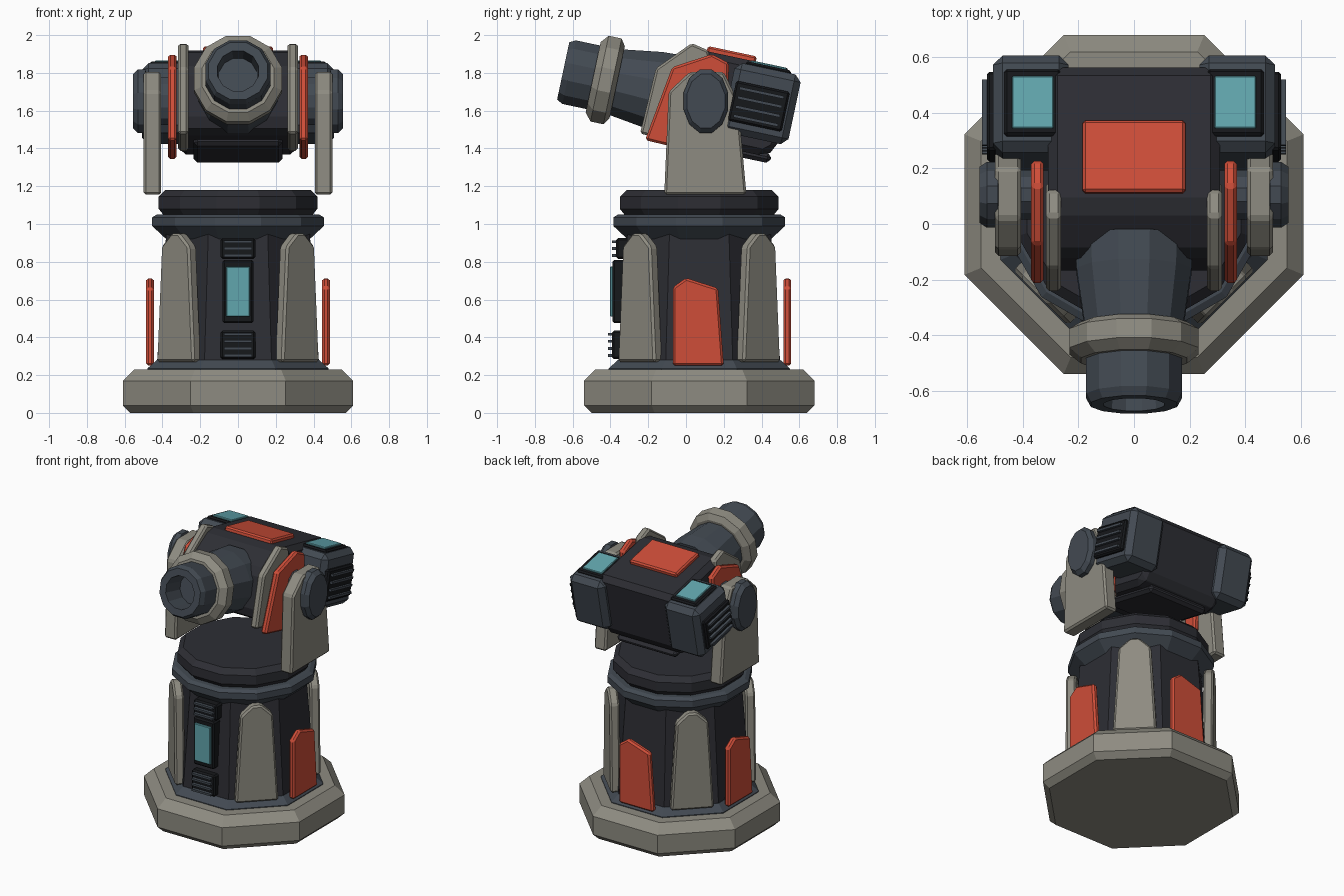
import bpy, bmesh
from math import radians, pi, cos, sin
from mathutils import Matrix

if "Cube" in bpy.data.objects:
    bpy.data.objects.remove(bpy.data.objects["Cube"])


def material(name, r, g, b):
    m = bpy.data.materials.new(name)
    m.diffuse_color = (r, g, b, 1)
    m.use_nodes = True
    m.node_tree.nodes["Principled BSDF"].inputs["Base Color"].default_value = m.diffuse_color
    return m


GREY = material("warm_grey", .27, .26, .22)
SLATE = material("slate", .055, .068, .085)
DARK = material("charcoal", .026, .027, .034)
BLACK = material("black", .008, .009, .011)
RED = material("red", .62, .075, .04)
TEAL = material("teal", .12, .38, .42)


def finish(name, bm, mat, M, bevel=0):
    bmesh.ops.transform(bm, matrix=M, verts=bm.verts)
    bmesh.ops.recalc_face_normals(bm, faces=bm.faces)
    me = bpy.data.meshes.new(name)
    bm.to_mesh(me)
    bm.free()
    me.materials.append(mat)
    ob = bpy.data.objects.new(name, me)
    bpy.context.collection.objects.link(ob)
    if bevel:
        mod = ob.modifiers.new("bevel", 'BEVEL')
        mod.width, mod.segments, mod.limit_method = bevel, 1, 'ANGLE'
    return ob


def slab(name, pts, x0, x1, mat, M, bevel=.012):
    """Outline in (y, z), extruded along x from x0 to x1."""
    bm = bmesh.new()
    a = [bm.verts.new((x0, y, z)) for y, z in pts]
    b = [bm.verts.new((x1, y, z)) for y, z in pts]
    n = len(pts)
    bm.faces.new(a)
    bm.faces.new(b[::-1])
    for i in range(n):
        bm.faces.new((a[i], a[(i + 1) % n], b[(i + 1) % n], b[i]))
    return finish(name, bm, mat, M, bevel)


def box(name, x, y, z, mat, M, bevel=.01):
    pts = [(y[0], z[0]), (y[1], z[0]), (y[1], z[1]), (y[0], z[1])]
    return slab(name, pts, x[0], x[1], mat, M, bevel)


def lathe(name, profile, n, mat, M):
    """Faceted solid about z; profile radii are measured to the flats."""
    bm = bmesh.new()
    k = 1 / cos(pi / n)
    rings = []
    for r, z in profile:
        angs = [(i + .5) * 2 * pi / n for i in range(n)]
        rings.append([bm.verts.new((r * k * cos(t), r * k * sin(t), z)) for t in angs])
    for a, b in zip(rings, rings[1:]):
        for i in range(n):
            bm.faces.new((a[i], a[(i + 1) % n], b[(i + 1) % n], b[i]))
    bm.faces.new(rings[0])
    bm.faces.new(rings[-1])
    return finish(name, bm, mat, M)


# Pedestal
STAND = Matrix.Translation((0, .07, 0))
lathe("base", [(.57, 0), (.61, .04), (.61, .17), (.55, .23)], 8, GREY, STAND)
lathe("base_collar", [(.48, .22), (.48, .235), (.43, .28)], 8, SLATE, STAND)
lathe("column", [(.43, .25), (.38, .95)], 8, DARK, STAND)
lathe("column_ring", [(.38, .92), (.455, .99), (.455, 1.035), (.43, 1.05)], 12, SLATE, STAND)
lathe("turntable", [(.38, 1.03), (.42, 1.08), (.42, 1.145), (.385, 1.18)], 12, DARK, STAND)

# Armour panels around the column
armour = [(-.14, .27), (.14, .27), (.105, .88), (.03, .95), (-.03, .95), (-.105, .88)]
fin = [(-.14, .25), (.13, .25), (.10, .66), (-.07, .715), (-.14, .665)]
for i in range(4):
    turn = STAND @ Matrix.Rotation(radians(45 + 90 * i), 4, 'Z')
    slab("column_armour", armour, .41, .475, GREY, turn)
for a in (0, 90, 180):
    slab("column_fin", fin, .445, .487, RED, STAND @ Matrix.Rotation(radians(a), 4, 'Z'))

# Front display with vents above and below
FRONT = STAND @ Matrix.Rotation(radians(-90), 4, 'Z')
box("display_frame", (.37, .458), (-.082, .082), (.475, .81), BLACK, FRONT)
box("display_screen", (.44, .472), (-.063, .063), (.51, .775), TEAL, FRONT, .004)
for name, z0, z1, depth, bars in (("upper_vent", .815, .925, .44, 3), ("lower_vent", .285, .435, .462, 4)):
    box(name, (.36, depth), (-.092, .092), (z0, z1), BLACK, FRONT)
    for i in range(bars):
        z = z0 + (z1 - z0) * (i + .5) / bars
        box(name + "_bar", (depth - .01, depth + .022), (-.075, .075), (z - .007, z + .007), SLATE, FRONT, 0)

# Head, tilted up about the trunnion
PIVOT = Matrix.Translation((0, .105, 1.65))
HEAD = PIVOT @ Matrix.Rotation(radians(-12), 4, 'X')
hull = [(-.25, .12), (-.10, .26), (.42, .26), (.42, -.17), (.36, -.22), (-.2, -.22), (-.25, -.17)]
slab("head_hull", hull, -.31, .31, DARK, HEAD, .04)
box("belly_plate", (-.235, .235), (-.06, .40), (-.252, -.2), DARK, HEAD, .02)
box("roof_plate", (-.185, .185), (-.05, .215), (.25, .288), RED, HEAD)

# Barrel, its local z pointing out of the muzzle
BARREL = HEAD @ Matrix.Rotation(radians(90), 4, 'X')
lathe("barrel", [(.212, .17), (.207, .28), (.175, .50)], 12, SLATE, BARREL)
lathe("barrel_band", [(.195, .48), (.232, .505), (.232, .575), (.19, .61)], 12, GREY, BARREL)
lathe("muzzle", [(.172, .59), (.172, .74), (.155, .772), (.108, .772), (.10, .62)], 12, SLATE, BARREL)

inner = [(-.305, -.24), (-.295, .115), (-.137, .285), (-.04, .265), (.10, -.25)]
outer = [(-.272, -.268), (-.212, .139), (-.02, .251), (.078, .223), (.17, -.28)]
yoke = [(-.115, 1.155), (.32, 1.155), (.275, 1.65), (.20, 1.805), (.02, 1.805), (-.092, 1.70)]
for s, side in ((1, "right"), (-1, "left")):
    # Cheek plates
    slab(side + "_inner_cheek", inner, s * .262, s * .317, GREY, HEAD)
    slab(side + "_outer_cheek", outer, s * .325, s * .37, RED, HEAD)
    # Rear pod with roof display and side vent
    box(side + "_pod", (s * .235, s * .508), (.112, .47), (-.14, .237), SLATE, HEAD, .035)
    box(side + "_pod_frame", (s * .263, s * .468), (.165, .41), (.22, .252), BLACK, HEAD)
    box(side + "_pod_screen", (s * .29, s * .44), (.19, .382), (.24, .262), TEAL, HEAD, .004)
    box(side + "_pod_vent", (s * .49, s * .53), (.135, .425), (-.075, .14), BLACK, HEAD)
    for i in range(4):
        z = -.045 + i * .05
        box(side + "_pod_vent_bar", (s * .52, s * .548), (.16, .40), (z - .008, z + .008), SLATE, HEAD, 0)
    # Yoke arm with oval trunnion cap
    slab(side + "_yoke_arm", yoke, s * .407, s * .50, GREY, Matrix.Identity(4))
    cap = PIVOT @ Matrix.Diagonal((1, .118, .168, 1)) @ Matrix.Rotation(radians(90 * s), 4, 'Y')
    lathe(side + "_trunnion", [(.75, .36), (.75, .48), (1, .49), (1, .53), (.85, .557)], 12, SLATE, cap)
